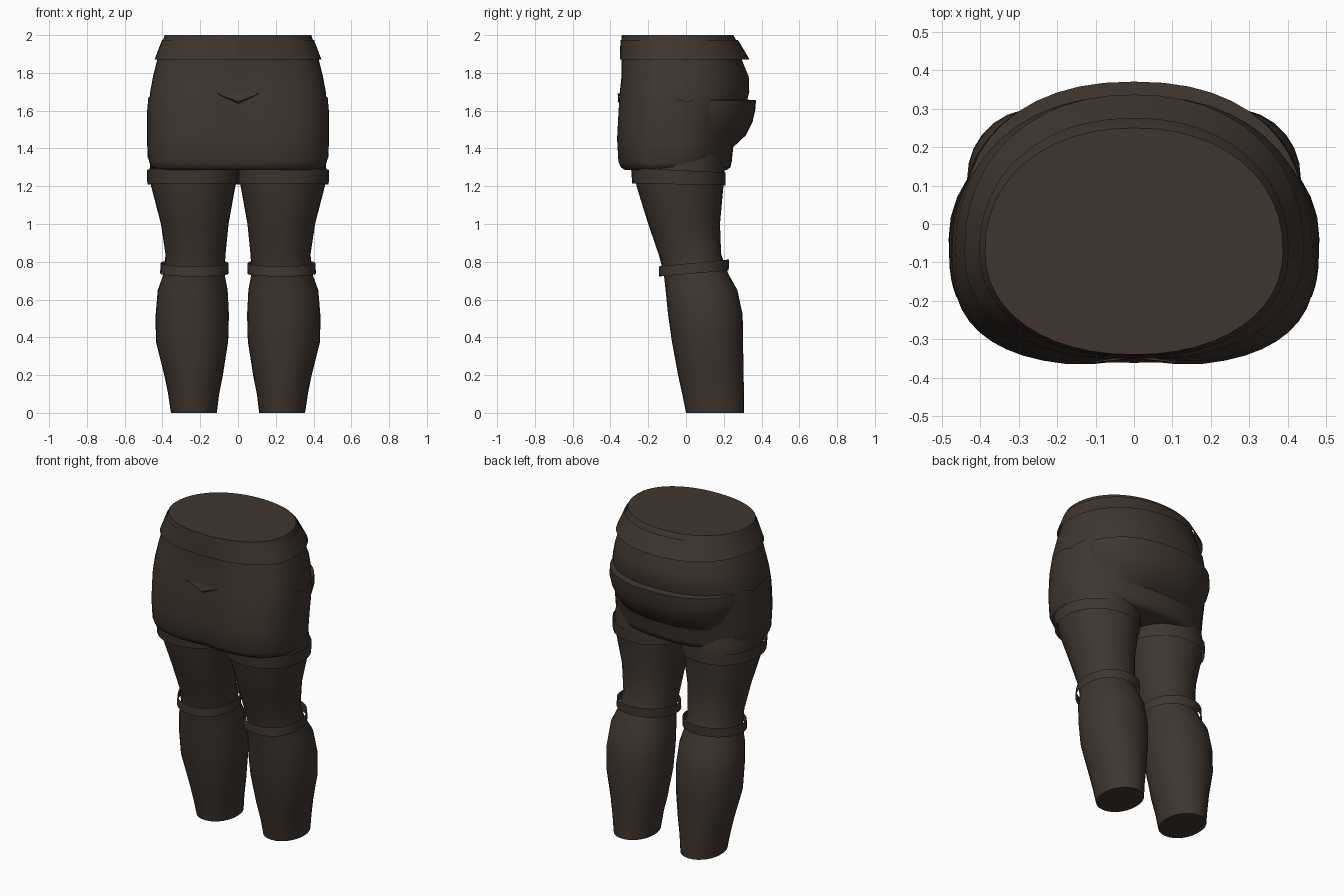
import bpy, math
from mathutils import Vector

if "Cube" in bpy.data.objects:
    bpy.data.objects.remove(bpy.data.objects["Cube"])

brown = bpy.data.materials.new("dark brown cloth")
brown.diffuse_color = (0.050, 0.036, 0.028, 1)
brown.use_nodes = True
brown.node_tree.nodes["Principled BSDF"].inputs["Base Color"].default_value = brown.diffuse_color


def finish(name, verts, faces, angle=40):
    """Create an object, colour it and smooth its soft edges."""
    me = bpy.data.meshes.new(name)
    me.from_pydata([tuple(v) for v in verts], [], faces)
    me.materials.append(brown)
    ob = bpy.data.objects.new(name, me)
    bpy.context.collection.objects.link(ob)
    bpy.ops.object.select_all(action='DESELECT')
    ob.select_set(True)
    bpy.context.view_layer.objects.active = ob
    bpy.ops.object.shade_smooth_by_angle(angle=math.radians(angle))
    return ob


def power(v, n):
    return math.copysign(abs(v) ** (2 / n), v)


def ring(x0, x1, y0, y1, z, n=2.1, sides=28, tilt=0.0):
    """Rounded closed outline; tilt raises the back edge."""
    out = []
    for i in range(sides):
        a = 2 * math.pi * i / sides
        s = power(math.sin(a), n)
        out.append(Vector(((x0 + x1) / 2 + (x1 - x0) / 2 * power(math.cos(a), n),
                           (y0 + y1) / 2 + (y1 - y0) / 2 * s, z + tilt * s)))
    return out


def loft(name, rings, capped=True):
    n = len(rings[0])
    verts = [p for r in rings for p in r]
    faces = [(k * n + i, k * n + (i + 1) % n, (k + 1) * n + (i + 1) % n, (k + 1) * n + i)
             for k in range(len(rings) - 1) for i in range(n)]
    if capped:
        faces.append(tuple(reversed(range(n))))
        faces.append(tuple(range((len(rings) - 1) * n, len(rings) * n)))
    return finish(name, verts, faces, 50)


# Hip profile: height, half width, front y, back y
HIP = [(1.285, .435, -.33, .215), (1.30, .462, -.352, .235), (1.33, .470, -.365, .242),
       (1.45, .475, -.372, .255), (1.60, .474, -.364, .31), (1.70, .465, -.357, .335),
       (1.78, .450, -.347, .332), (1.87, .428, -.345, .295), (1.97, .398, -.343, .268),
       (2.00, .388, -.340, .25)]
MID_Y = -.07


def oval_point(a, z, w, f, b):
    """Hip outline: squarer low at the front, rounder at the back and top."""
    low = min(1, max(0, (1.95 - z) / .4))
    n = 2.15 + (.65 if math.sin(a) < 0 else .15) * low
    s, x = power(math.sin(a), n), w * power(math.cos(a), n)
    y = MID_Y + s * ((MID_Y - f) if s < 0 else (b - MID_Y))
    if s < 0:
        y += .018 * low * math.exp(-(x / .1) ** 2)
    return Vector((x, y, z))


def hip_point(a, z, off=0.0):
    """Point on the hip surface at angle a and height z, pushed out by off."""
    for lo, hi in zip(HIP, HIP[1:]):
        if z <= hi[0]:
            break
    t = (z - lo[0]) / (hi[0] - lo[0])
    w, f, b = (p + (q - p) * t for p, q in zip(lo[1:], hi[1:]))
    return oval_point(a, z, w + off, f - off, b + off)


def oval(z, w, f, b, sides=48):
    return [oval_point(2 * math.pi * i / sides, z, w, f, b) for i in range(sides)]


def patch(name, rows, angle=40):
    n = len(rows[0])
    faces = [(k * n + i, k * n + i + 1, (k + 1) * n + i + 1, (k + 1) * n + i)
             for k in range(len(rows) - 1) for i in range(n - 1)]
    return finish(name, [p for r in rows for p in r], faces, angle)


# Shorts body
loft("shorts", [oval(*h) for h in HIP])

# Waistband flaring away from the body
loft("waistband", [oval(1.87, .442, -.354, .337), oval(1.975, .402, -.347, .275)], False)

# Back pouch: ledge on top, bulge tapering down to the seat
rows = []
for z, off in [(1.40, -.01), (1.42, .012), (1.47, .055), (1.54, .064),
               (1.60, .056), (1.655, .047), (1.66, -.02)]:
    half = math.radians(38 + 30 * min(1, (z - 1.40) / 0.2))
    row = []
    for i in range(21):
        t = 1 - i / 10
        row.append(hip_point(math.pi / 2 - half * t, z,
                             off * (1 - abs(t) ** 2) - .004 * abs(t) ** 3))
    rows.append(row)
patch("back_pouch", rows)

# Small fold at the front: a sloped ledge with its underside
top = [hip_point(-math.pi / 2, 1.69) for i in range(9)]
for i, p in enumerate(top):
    p.x = (i - 4) / 4 * .112
    p.y -= .004 + .016 * (1 - math.exp(-(p.x / .1) ** 2))
lip, under = [], []
for i, p in enumerate(top):
    d = 1 - abs(i - 4) / 4
    lip.append(p + Vector((0, -.012 * d, -.042 * d)))
    under.append(p + Vector((0, .004, -.055 * d)))
patch("front_fold", [under, lip, top], 20)

# Leg sections: height, inner x, outer x, front y, back y
LEG = [(0, .112, .355, 0.0, .308), (.10, .10, .37, -.02, .307), (.20, .08, .39, -.042, .305),
       (.38, .052, .435, -.075, .302), (.52, .048, .436, -.095, .30), (.65, .055, .425, -.108, .272),
       (.74, .072, .392, -.118, .222), (.84, .066, .384, -.145, .186),
       (1.0, .05, .408, -.20, .18), (1.2, .014, .460, -.262, .198),
       (1.29, .002, .468, -.275, .205), (1.38, .0, .455, -.26, .19)]

for side, sx in (("left", -1), ("right", 1)):
    def span(a, b):
        return (a, b) if sx > 0 else (-b, -a)

    # Leg
    loft(side + "_leg", [ring(*span(i, o), f, b, z) for z, i, o, f, b in LEG])
    # Ribbon bands round the thigh and knee
    loft(side + "_thigh_band", [ring(*span(.0, .480), -.285, .208, 1.21, tilt=-.005),
                                ring(*span(.0, .483), -.291, .208, 1.285, tilt=-.012)], False)
    loft(side + "_knee_band", [ring(*span(.049, .413), -.144, .226, .738, tilt=.016),
                               ring(*span(.051, .409), -.142, .228, .794, tilt=.018)], False)
    # Side panel lying close to the hip, with a wavy upper edge
    rows = []
    for k in range(7):
        row = []
        for i in range(13):
            t = i / 12
            edge = 1.645 + .03 * abs(math.sin(2 * math.pi * t * .9 + .3)) * (1 - .3 * t)
            z = 1.29 + (edge - 1.29) * k / 6
            a = math.radians(-16 + 48 * t)
            a = a if sx > 0 else math.pi - a
            row.append(hip_point(a, z, .001 + .007 * math.sin(math.pi * t)))
        rows.append(row if sx > 0 else row[::-1])
    patch(side + "_side_panel", rows)
